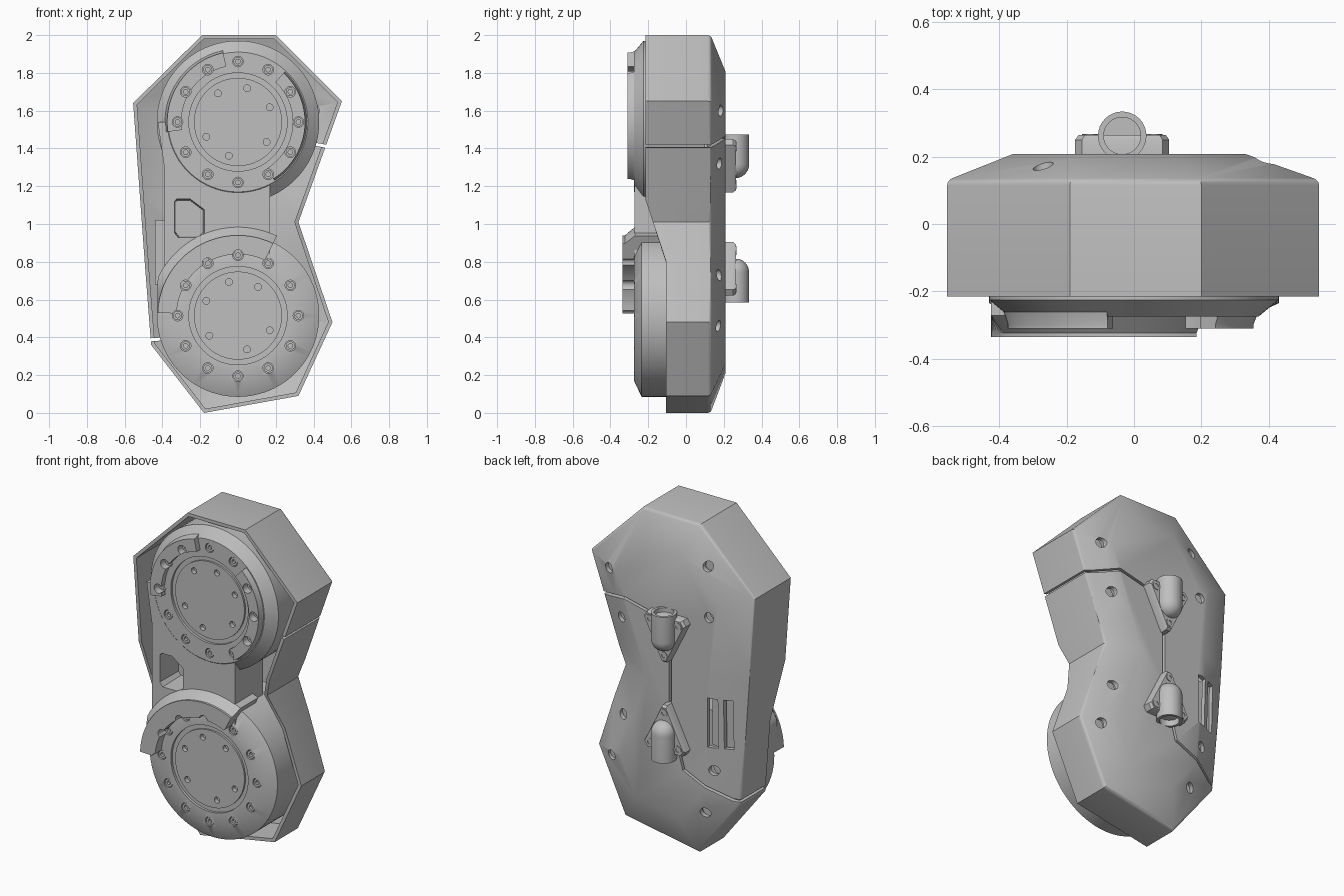
import bpy, bmesh, math
from mathutils import Vector

if "Cube" in bpy.data.objects:
    bpy.data.objects.remove(bpy.data.objects["Cube"])

grey = bpy.data.materials.new("neutral grey")
grey.use_nodes = True
grey.diffuse_color = (0.52, 0.52, 0.52, 1)
grey.node_tree.nodes["Principled BSDF"].inputs["Base Color"].default_value = (0.52, 0.52, 0.52, 1)

UP, LOW = (0, 1.54), (0, 0.515)      # centres of the two joints


def loft(name, rings, bevel_ring=None):
    """Join equal loops of (x, z) points, each at a depth y (number or rule), and cap the ends."""
    bm = bmesh.new()
    loops = []
    for pts, y in rings:
        loops.append([bm.verts.new((x, y(z) if callable(y) else y, z)) for x, z in pts])
    n = len(loops[0])
    for a, b in zip(loops, loops[1:]):
        for i in range(n):
            j = (i + 1) % n
            bm.faces.new((a[i], a[j], b[j], b[i]))
    bm.faces.new(loops[0])
    bm.faces.new(loops[-1][::-1])
    if bevel_ring is not None:
        ring = loops[bevel_ring]
        edges = [bm.edges.get((ring[i], ring[i - 1])) for i in range(n)]
        bmesh.ops.bevel(bm, geom=edges, offset=0.015, segments=3, profile=0.5, affect='EDGES')
    bmesh.ops.recalc_face_normals(bm, faces=bm.faces)
    me = bpy.data.meshes.new(name)
    bm.to_mesh(me)
    bm.free()
    ob = bpy.data.objects.new(name, me)
    bpy.context.collection.objects.link(ob)
    me.materials.append(grey)
    return ob


def circle(c, r, n=64):
    return [(c[0] + r * math.cos(math.tau * i / n), c[1] + r * math.sin(math.tau * i / n)) for i in range(n)]


def lathe(name, c, profile, n=64):
    return loft(name, [(circle(c, r, n), y) for r, y in profile])


def rod(name, c, r, y0, y1, n=20):
    return lathe(name, c, [(r, y0), (r, y1)], n)


def offset(pts, d, closed=True):
    """Shift a clockwise outline inward by d with mitred corners."""
    out, n = [], len(pts)
    for i, p in enumerate(pts):
        before = pts[i - 1] if closed or i else None
        after = pts[(i + 1) % n] if closed or i < n - 1 else None
        normals = []
        for a, b in ((before, p), (p, after)):
            if a and b:
                t = (Vector(b) - Vector(a)).normalized()
                normals.append(Vector((t.y, -t.x)))
        n1, n2 = normals[0], normals[-1]
        out.append(tuple(Vector(p) + (n1 + n2) * d / (1 + n1.dot(n2))))
    return out


def area(me):
    return sum(p.area for p in me.polygons)


def cut(ob, cutters, keep=0.8):
    """Subtract cutters and bake, using the first solver that cuts and keeps enough surface."""
    for solver in ('MANIFOLD', 'EXACT'):
        for c in cutters:
            c.hide_render = True
            m = ob.modifiers.new("cut", 'BOOLEAN')
            m.object, m.operation, m.solver = c, 'DIFFERENCE', solver
        bpy.context.view_layer.update()
        dg = bpy.context.evaluated_depsgraph_get()
        me = bpy.data.meshes.new_from_object(ob.evaluated_get(dg))
        ob.modifiers.clear()
        if len(me.vertices) != len(ob.data.vertices) and area(me) > keep * area(ob.data):
            ob.data = me
            return


def drop(cutters):
    for c in cutters:
        bpy.data.objects.remove(c)


def polar(c, r, deg):
    return c[0] + r * math.cos(math.radians(deg)), c[1] + r * math.sin(math.radians(deg))


# Shell: hollow, open at the front, with a broad chamfer around the back
outline = [(-0.19, 2), (0.20, 2), (0.55, 1.65), (0.363, 1.13), (0.32, 1.01), (0.391, 0.8), (0.5, 0.48),
           (0.32, 0.09), (-0.18, 0), (-0.46, 0.36), (-0.494, 0.8), (-0.518, 1.13), (-0.555, 1.64)]


def rim(z):
    return -0.105 - 0.11 * min(1, max(0, (z - 0.8) / 0.33))


inner = offset(outline, 0.02)
shell = loft("shell", [(offset(outline, 0.2), 0.185), (inner, 0.11), (inner, rim), (outline, rim),
                       (outline, 0.13), (offset(outline, 0.19), 0.208)], bevel_ring=4)

# Screw holes, port slots, and last the seam that splits the shell in two
cutters = []
shell_screws = [(-0.27, 1.78), (0.39, 1.6), (0.31, 1.32), (-0.3, 1.49), (0.3, 0.73), (0.38, 0.46),
                (-0.325, 0.56), (-0.255, 0.28)]
for p in shell_screws:
    cutters.append(rod("hole_cutter", p, 0.03, 0.08, 0.4))
    rod("shell_screw", p, 0.042, 0.06, 0.14)
for x0, x1 in ((-0.43, -0.38), (-0.35, -0.29)):
    slot = [(x0, 1.0), (x1, 1.0), (x1, 0.7), (x0, 0.7)]
    cutters.append(loft("slot_cutter", [(slot, 0.1), (slot, 0.4)]))
seam = [(0.7, 1.37), (0.42, 1.42), (0.27, 1.46), (0.1, 1.42), (-0.04, 1.2), (-0.04, 0.85),
        (-0.13, 0.52), (-0.42, 0.39), (-0.7, 0.37)]
strip = offset(seam, -0.008, False) + offset(seam, 0.008, False)[::-1]
cutters.append(loft("seam_cutter", [(strip, -0.5), (strip, 0.5)]))
for c in cutters:
    cut(shell, [c])
drop(cutters)
floor = [(-0.44, 1.02), (-0.27, 1.02), (-0.27, 0.68), (-0.44, 0.68)]
loft("port_floor", [(floor, 0.08), (floor, 0.13)])

# Joint housings: tapered drums with a grooved cap
cap = [(0.12, -0.271), (0.233, -0.271), (0.233, -0.26), (0.26, -0.26), (0.26, -0.275)]
upper = lathe("upper_joint", UP, cap + [(0.37, -0.275), (0.43, -0.225), (0.43, 0.1)], 96)
lower = lathe("lower_joint", LOW, cap + [(0.345, -0.275), (0.43, -0.235), (0.43, 0.1)], 96)


def sector(name, c, a0, a1, r_in, r_out, r_base, y_front, y_back, left_limit=-9):
    """Raised ring section with a sloped outer side."""
    angles = [a0 + (a1 - a0) * i / 32 for i in range(33)]

    def loop(r):
        pts = [polar(c, r, a) for a in angles] + [polar(c, r_in, a) for a in angles[::-1]]
        return [(max(x, left_limit), z) for x, z in pts]
    return loft(name, [(loop(r_out), y_front), (loop(r_out), y_front + 0.012), (loop(r_base), y_back)])


# Raised guards around the joints
guards_up = [sector("upper_left_guard", UP, 102, 188, 0.3, 0.375, 0.39, -0.31, -0.25),
             sector("upper_right_guard", UP, -58, 47, 0.29, 0.355, 0.37, -0.31, -0.26)]
guards_low = [sector("lower_guard", LOW, 64, 178, 0.325, 0.425, 0.47, -0.335, -0.27, -0.425)]
sector("lower_guard_skirt", LOW, 64, 178, 0.35, 0.47, 0.47, -0.27, -0.1, -0.425)

# Screws and cap holes of each joint
cap_angles = (75, 25, -35, -105, -155, 125)
for c, drum, guards, flip in ((UP, upper, guards_up, False), (LOW, lower, guards_low, True)):
    ring = [polar(c, 0.32, 30 * i) for i in range(12)]
    holes = [rod("screw_cutter", p, 0.028, -0.4, -0.255) for p in ring]
    caps = [rod("cap_cutter", polar(c, 0.185, 180 - a if flip else a), 0.018, -0.4, -0.245) for a in cap_angles]
    cut(drum, holes + caps)
    for g in guards:
        cut(g, holes, 0.6)
    drop(holes + caps)
    for p in ring:
        lathe("joint_screw", p, [(0.012, -0.255), (0.012, -0.27), (0.024, -0.27), (0.024, -0.25)], 18)

# Link plate between the joints, with a pocket window
plate = [(-0.425, 1.54), (0.17, 1.54), (0.17, 0.6), (-0.39, 0.6), (-0.39, 1.3)]
link = loft("link_plate", [(plate, -0.272), (plate, 0)])
window = [(-0.33, 1.14), (-0.25, 1.14), (-0.17, 1.08), (-0.17, 0.95), (-0.2, 0.92), (-0.32, 0.92),
          (-0.345, 0.95), (-0.345, 1.12)]
cutters = [rod("drum_cutter", UP, 0.36, -0.5, 0.5, 96), rod("drum_cutter", LOW, 0.34, -0.5, 0.5, 96),
           loft("window_cutter", [(window, -0.5), (offset(window, 0.015), -0.1)])]
cut(link, cutters, 0.2)
drop(cutters)

# Cable outlets on the back: triangular foot, three screws and a domed hood
for label, z_wide, z_tip, z_open, s in (("upper", 1.41, 1.21, 1.475, 1), ("lower", 0.66, 0.86, 0.585, -1)):
    corners = [(0.06, z_wide), (-0.035, z_tip), (-0.13, z_wide)]
    centre = Vector((-0.035, z_wide - 0.07 * s))
    foot = []
    for i, p in enumerate(corners):
        for q in (corners[(i + 1) % 3], corners[i - 1]):
            away = (Vector(p) - Vector(q)).normalized()
            out = (Vector(p) - centre).normalized()
            foot.append(Vector(p) + out * 0.012 + away * 0.035)
    top = [centre + (v - centre) * 0.93 for v in foot]
    loft(label + "_outlet_foot", [(foot, 0.19), (foot, 0.25), (top, 0.264)])
    for p in corners:
        lathe("outlet_screw", p, [(0.012, 0.255), (0.012, 0.268), (0.024, 0.268), (0.024, 0.24)], 18)
    dome = [(0.072 * math.cos(t * math.pi / 16), 0.16 + 0.072 * math.sin(t * math.pi / 16)) for t in range(8)]
    hood = lathe(label + "_outlet_hood", (0, 0), [(0.055, 0.12), (0.055, 0), (0.072, 0)] + dome, 32)
    hood.location = (-0.035, 0.262, z_open)
    hood.rotation_euler = (-s * math.pi / 2, 0, 0)

# Smooth shading with sharp edges kept
bpy.ops.object.select_all(action='DESELECT')
for ob in bpy.context.collection.objects:
    if ob.type == 'MESH':
        ob.select_set(True)
        bpy.context.view_layer.objects.active = ob
bpy.ops.object.shade_smooth_by_angle(angle=math.radians(30))
